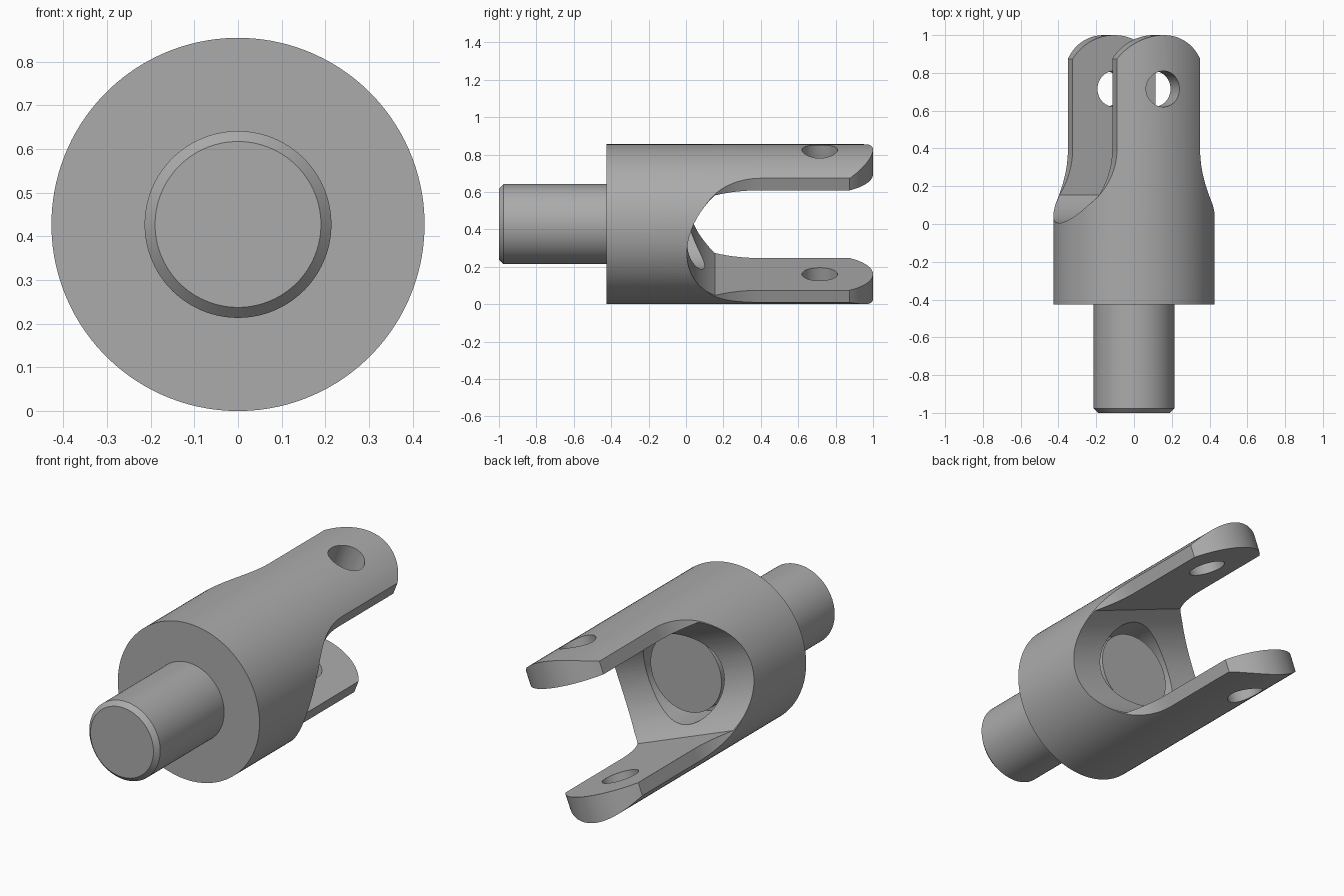
import bpy, math
from math import sin, cos, radians, asin
from mathutils import Matrix
import bmesh

default = bpy.data.objects.get("Cube")
if default:
    bpy.data.objects.remove(default, do_unlink=True)

R = 0.4275          # body radius, also the height of the axis
HALF = 0.236        # half width of a fork prong
GAP = 0.287         # half distance between the prongs
PIN_Y, TIP_R = 0.715, 0.285
TILT = radians(21.4)

steel = bpy.data.materials.new("grey steel")
steel.use_nodes = True
colour = (0.41, 0.41, 0.41, 1)
steel.diffuse_color = colour
steel.node_tree.nodes["Principled BSDF"].inputs["Base Color"].default_value = colour


def make_object(name, bm):
    bmesh.ops.recalc_face_normals(bm, faces=bm.faces)
    mesh = bpy.data.meshes.new(name)
    bm.to_mesh(mesh)
    bm.free()
    mesh.materials.append(steel)
    obj = bpy.data.objects.new(name, mesh)
    bpy.context.collection.objects.link(obj)
    return obj


def prism(name, outline, depth, to_3d):
    """Extrude a flat outline symmetrically; to_3d places (a, b, depth)."""
    bm = bmesh.new()
    low, high = [[bm.verts.new(to_3d(a, b, d)) for a, b in outline]
                 for d in (-depth, depth)]
    bm.faces.new(low)
    bm.faces.new(high[::-1])
    n = len(outline)
    for i in range(n):
        j = (i + 1) % n
        bm.faces.new((low[i], high[i], high[j], low[j]))
    return make_object(name, bm)


def lathe(name, profile, sides=128):
    """Closed solid of (radius, y) rings around the y axis."""
    bm = bmesh.new()
    rings = [[bm.verts.new((r * cos(2 * math.pi * i / sides), y,
                            r * sin(2 * math.pi * i / sides)))
              for i in range(sides)] for r, y in profile]
    bm.faces.new(rings[0])
    bm.faces.new(rings[-1])
    for a, b in zip(rings, rings[1:]):
        for i in range(sides):
            j = (i + 1) % sides
            bm.faces.new((a[i], a[j], b[j], b[i]))
    return make_object(name, bm)


def arc(cx, cy, r, start, end, steps=32):
    angles = [start + (end - start) * i / steps for i in range(steps + 1)]
    return [(cx + r * cos(t), cy + r * sin(t)) for t in angles]


def boolean(target, cutter, operation):
    mod = target.modifiers.new(operation, "BOOLEAN")
    mod.operation, mod.solver, mod.object = operation, "EXACT", cutter
    bpy.context.view_layer.objects.active = target
    bpy.ops.object.modifier_apply(modifier=mod.name)
    bpy.data.objects.remove(cutter, do_unlink=True)


# Fork body: a round bar trimmed to the waisted prong outline
fork = lathe("fork_body", [(R, -0.425), (R, 1.1)])
tip = asin(HALF / TIP_R)
side = arc(HALF + 0.44, 0.4, 0.44, radians(246), radians(180))
right = [(0.5, -0.6)] + side
left = [(-x, y) for x, y in reversed(right)]
end_arc = arc(0, PIN_Y, TIP_R, math.pi / 2 - tip, math.pi / 2 + tip)
boolean(fork, prism("outline_cutter", right + end_arc + left, 0.6,
                    lambda a, b, d: (a, b, d)), "INTERSECT")

# Slot between the prongs, with a scooped floor
SCOOP = 0.35
reach = asin(GAP / SCOOP)
floor = arc(0, 0.355, SCOOP, -math.pi / 2 - reach, -math.pi / 2 + reach)
boolean(fork, prism("slot_cutter", floor + [(GAP, 1.3), (-GAP, 1.3)], 0.7,
                    lambda a, b, d: (d, b, a)), "DIFFERENCE")

# Counterbore in the slot floor and the cross hole through both prongs
boolean(fork, lathe("bore_cutter", [(0.24, -0.1), (0.24, 0.4)]), "DIFFERENCE")
boolean(fork, prism("pin_hole_cutter", arc(0, PIN_Y, 0.095, 0, 2 * math.pi, 64)[:-1],
                    0.7, lambda a, b, d: (a, b, d)), "DIFFERENCE")

# Shank with a chamfered front end, reaching into the counterbore
shank = lathe("shank", [(0.19, -1), (0.214, -0.976), (0.214, 0)])

# Tilt the fork about its axis and lift everything onto the ground
place = Matrix.Translation((0, 0, R)) @ Matrix.Rotation(TILT, 4, "Y")
for obj in (fork, shank):
    obj.data.transform(place)
    bpy.ops.object.select_all(action="DESELECT")
    obj.select_set(True)
    bpy.context.view_layer.objects.active = obj
    bpy.ops.object.shade_smooth_by_angle(angle=radians(25))
